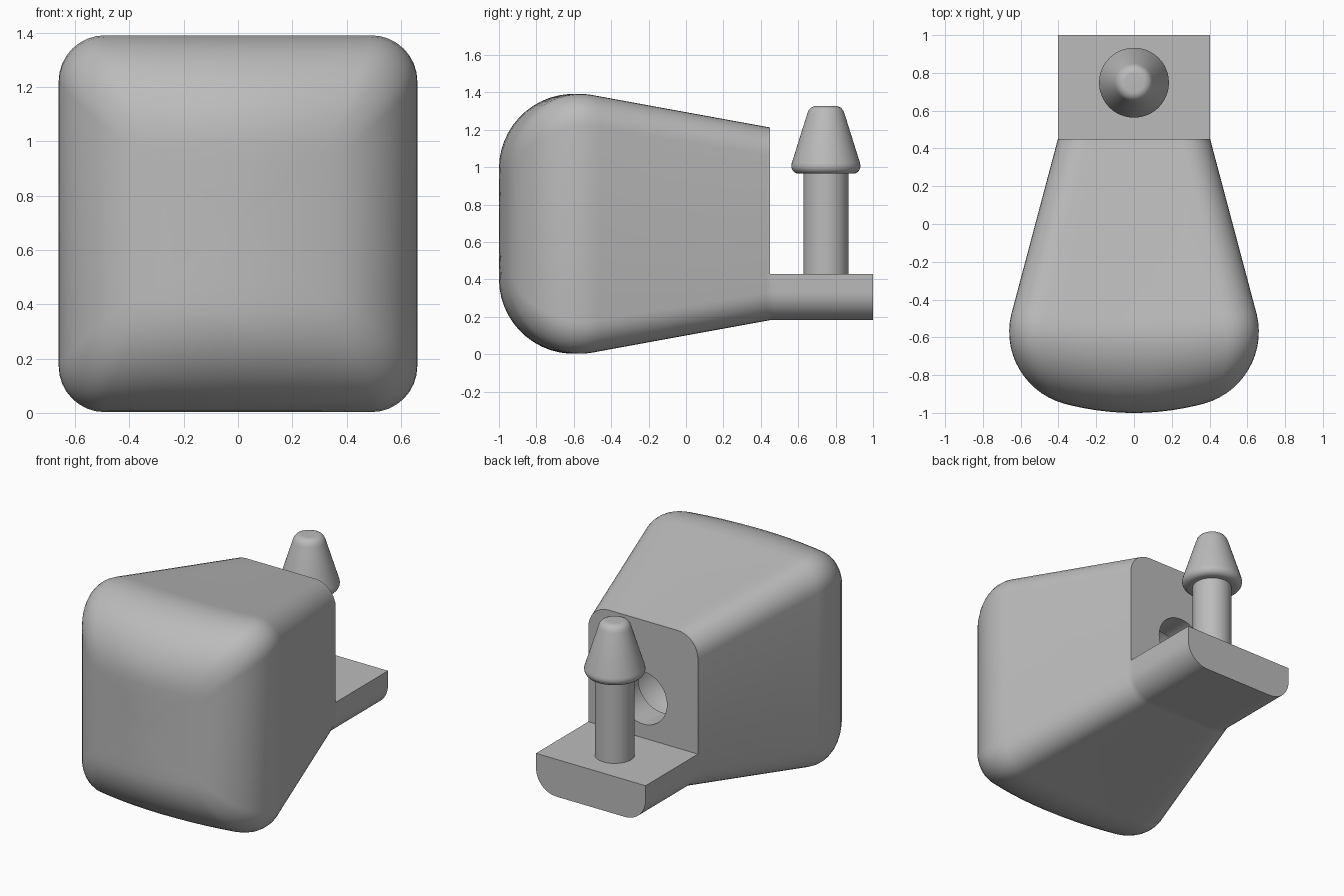
import bpy, bmesh
from math import sin, cos, pi, radians

cube = bpy.data.objects.get("Cube")
if cube:
    bpy.data.objects.remove(cube)

MID = 0.697          # height of the body axis
grey = bpy.data.materials.new("plain grey")
grey.use_nodes = True
grey.diffuse_color = (0.5, 0.5, 0.5, 1)
grey.node_tree.nodes["Principled BSDF"].inputs["Base Color"].default_value = (0.5, 0.5, 0.5, 1)


def make_object(name, bm):
    bmesh.ops.recalc_face_normals(bm, faces=bm.faces)
    mesh = bpy.data.meshes.new(name)
    bm.to_mesh(mesh)
    bm.free()
    mesh.materials.append(grey)
    ob = bpy.data.objects.new(name, mesh)
    bpy.context.collection.objects.link(ob)
    return ob


def select(ob):
    bpy.ops.object.select_all(action='DESELECT')
    ob.select_set(True)
    bpy.context.view_layer.objects.active = ob


def smooth(ob):
    select(ob)
    bpy.ops.object.shade_smooth_by_angle(angle=radians(35))


def bridge(bm, a, b):
    for i in range(len(a)):
        j = (i + 1) % len(a)
        bm.faces.new((a[i], a[j], b[j], b[i]))


def section(w, h, c, y_mid, y_side):
    """Rounded rectangle, bowed along y from its middle to its sides."""
    pts = []
    for q, (sx, sz) in enumerate(((1, 1), (-1, 1), (-1, -1), (1, -1))):
        for k in range(9):
            a = (q + k / 8) * pi / 2
            pts.append((sx * (w - c) + c * cos(a), sz * (h - c) + c * sin(a)))
        # subdivide the straight run along the top or bottom
        if q in (0, 2):
            pts += [(sx * (w - c) * (1 - k / 5), sz * h) for k in range(1, 10)]
    return [(x, y_mid + (y_side - y_mid) * (x / w) ** 2, MID + z) for x, z in pts]


def revolve(name, profile, steps, place):
    """Solid of revolution; place maps (side, side, along) to a position."""
    bm = bmesh.new()
    rings = [[bm.verts.new(place(r * cos(2 * pi * i / steps), r * sin(2 * pi * i / steps), t))
              for i in range(steps)] for r, t in profile]
    for a, b in zip(rings, rings[1:]):
        bridge(bm, a, b)
    bm.faces.new(rings[0])
    bm.faces.new(rings[-1])
    return make_object(name, bm)


def cut(target, cutter):
    mod = target.modifiers.new("cut", 'BOOLEAN')
    mod.operation = 'DIFFERENCE'
    mod.solver = 'EXACT'
    mod.object = cutter
    select(target)
    bpy.ops.object.modifier_apply(modifier=mod.name)
    bpy.data.objects.remove(cutter)


# Body: bowed front face, rounded nose, taper to the back, straight tail
sections = []
for s in (0.25, 0.5, 0.75):
    sections.append(section(0.37 * s, 0.295 * s, 0.04 * s, -1, -1 + 0.05 * s * s))
STEPS = 14
for i in range(STEPS + 1):
    t = i / STEPS
    top, side = radians(100.5 * t), radians(15.5 + 88.5 * t)
    sections.append(section(0.266 + 0.395 * sin(side), 0.295 + 0.4 * sin(top),
                            0.04 + 0.13 * sin(min(top, pi / 2)),
                            -0.6 - 0.4 * cos(top), -0.57 - 0.395 * cos(side)))
w0, h0, ym, ys = 0.649, 0.688, -0.527, -0.475
for t in (0.02, 0.5, 0.98, 1):
    sections.append(section(w0 + (0.403 - w0) * t, h0 + (0.515 - h0) * t, 0.17 - 0.02 * t,
                            ym + (0.45 - ym) * t, ys + (0.45 - ys) * t))
for y in (0.47, 1):
    sections.append(section(0.403, 0.515, 0.15, y, y))

bm = bmesh.new()
loops = [[bm.verts.new(p) for p in s] for s in sections]
for a, b in zip(loops, loops[1:]):
    bridge(bm, a, b)
tip = bm.verts.new((0, -1, MID))
for i, v in enumerate(loops[0]):
    bm.faces.new((v, loops[0][i - 1], tip))
bm.faces.new(loops[-1])
body = make_object("body", bm)

# Step that leaves only a low tongue at the back
bm = bmesh.new()
bmesh.ops.create_cube(bm, size=1)
for v in bm.verts:
    v.co = (v.co.x * 2, 0.4501 + v.co.y + 0.5, 0.43 + v.co.z + 0.5)
cut(body, make_object("step_cutter", bm))

# Socket in the back face: narrow neck, wider chamber
socket = [(0.175, -0.1), (0.175, 0.2), (0.23, 0.2), (0.23, 0.35), (0.1, 0.65)]
cut(body, revolve("socket_cutter", socket, 48, lambda a, b, t: (a, 0.45 - t, MID + b)))
smooth(body)

# Peg with a barbed head
peg = [(0.12, 0.4), (0.12, 0.965), (0.145, 0.965)]
peg += [(0.145 + 0.04 * sin(a), 1.007 - 0.042 * cos(a))
        for a in (radians(d) for d in range(15, 111, 19))]
peg += [(0.1, 1.285), (0.093, 1.303), (0.08, 1.318), (0.062, 1.326), (0.05, 1.327)]
smooth(revolve("peg", peg, 48, lambda a, b, t: (a, 0.748 + b, t)))
